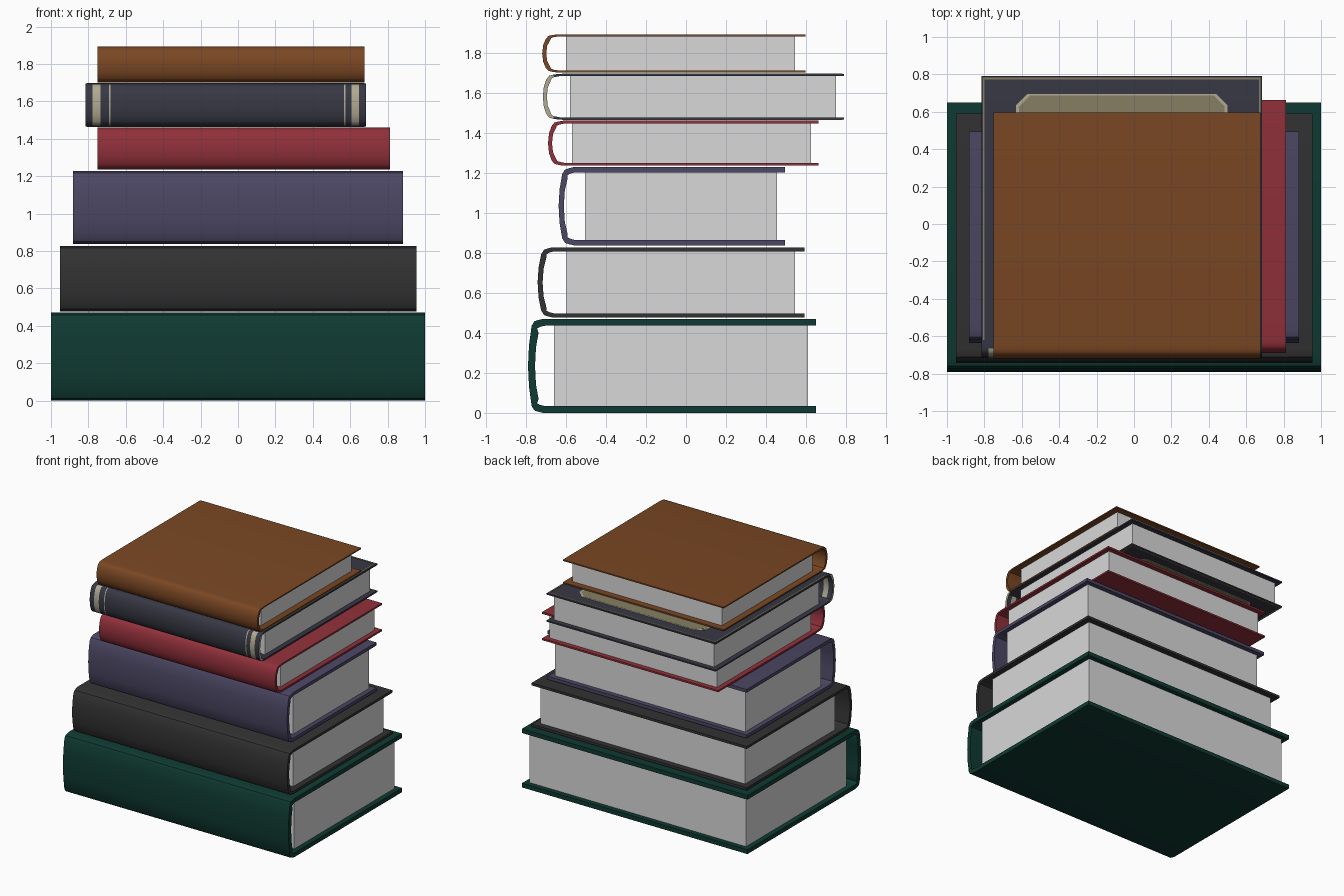
import bpy, bmesh, math

if "Cube" in bpy.data.objects:
    bpy.data.objects.remove(bpy.data.objects["Cube"])


def mat(name, r, g, b):
    m = bpy.data.materials.new(name)
    lin = [((c / 255 + 0.055) / 1.055) ** 2.4 if c > 10 else c / 255 / 12.92 for c in (r, g, b)]
    m.diffuse_color = (*lin, 1)
    m.use_nodes = True
    m.node_tree.nodes["Principled BSDF"].inputs["Base Color"].default_value = m.diffuse_color
    return m


PAGES = mat("page_grey", 216, 216, 216)
GREEN = mat("dark_green", 15, 58, 50)
BLACK = mat("charcoal", 50, 50, 50)
PURPLE = mat("dusk_purple", 76, 71, 100)
RED = mat("crimson", 145, 48, 58)
NAVY = mat("slate_navy", 55, 56, 68)
BROWN = mat("leather_brown", 122, 71, 35)
CREAM = mat("cream", 176, 169, 146)
TAN = mat("worn_tan", 134, 127, 99)


def finish(bm, name, mats):
    bmesh.ops.recalc_face_normals(bm, faces=bm.faces)
    me = bpy.data.meshes.new(name)
    bm.to_mesh(me)
    bm.free()
    ob = bpy.data.objects.new(name, me)
    bpy.context.collection.objects.link(ob)
    for m in mats:
        me.materials.append(m)
    return ob


def box(name, lo, hi, m):
    bm = bmesh.new()
    bmesh.ops.create_cube(bm, size=1)
    for v in bm.verts:
        v.co = [lo[i] + (v.co[i] + 0.5) * (hi[i] - lo[i]) for i in range(3)]
    return finish(bm, name, [m])


def cover(name, x0, x1, ys, yf, z0, z1, t, w, m, bands=()):
    """C-shaped hard cover: two boards joined by a gently bowed hollow spine."""
    h = z1 - z0
    zm = (z0 + z1) / 2
    k = min(1, h / 0.3)
    # upper half of (outer, inner) section pairs, board edge to spine middle
    half = [((yf, z1), (yf, z1 - t)),
            ((ys + 0.075, z1), (ys + 0.085, z1 - t)),
            ((ys + 0.05, z1 - 0.006 * k), (ys + 0.06, z1 - t - 0.006 * k)),
            ((ys + 0.032, z1 - 0.012 * k), (ys + 0.045, z1 - t - 0.014 * k)),
            ((ys + 0.018, z1 - 0.035 * k), (ys + 0.018 + w, z1 - t - 0.035 * k)),
            ((ys + 0.005, zm + h * 0.22), (ys + 0.005 + w, zm + h * 0.2))]
    mid = [((ys, zm), (ys + w, zm))]
    flip = lambda p: (p[0], 2 * zm - p[1])
    pairs = half + mid + [(flip(a), flip(b)) for a, b in reversed(half)]
    ring = [a for a, b in pairs] + [b for a, b in reversed(pairs)]
    n, np_ = len(ring), len(pairs)
    xs = sorted({x0, x1, *[x for b in bands for x in b]})
    bm = bmesh.new()
    rows = [[bm.verts.new((x, y, z)) for y, z in ring] for x in xs]
    for i in range(len(xs) - 1):
        xc = (xs[i] + xs[i + 1]) / 2
        banded = any(a < xc < b for a, b in bands)
        for j in range(n):
            k2 = (j + 1) % n
            f = bm.faces.new((rows[i][j], rows[i][k2], rows[i + 1][k2], rows[i + 1][j]))
            f.material_index = int(banded and f.calc_center_median().y < ys + 0.05)
    for row in (rows[0], rows[-1]):
        for j in range(np_ - 1):
            f = bm.faces.new((row[j], row[j + 1], row[n - 2 - j], row[n - 1 - j]))
            f.material_index = int(bool(bands) and f.calc_center_median().y < ys + 0.05)
    ob = finish(bm, name, [m, CREAM] if bands else [m])
    bpy.ops.object.select_all(action='DESELECT')
    bpy.context.view_layer.objects.active = ob
    ob.select_set(True)
    bpy.ops.object.shade_smooth_by_angle(angle=math.radians(40))


# name, x range, spine y, fore-edge y, z range, board and spine thickness,
# page y range, colour, spine bands
BOOKS = [
    ("green_book", -1, 1, -0.79, 0.65, 0, 0.47, 0.034, 0.035, -0.66, 0.61, GREEN, ()),
    ("black_book", -0.953, 0.955, -0.742, 0.592, 0.477, 0.828, 0.02, 0.025, -0.597, 0.545, BLACK, ()),
    ("purple_book", -0.883, 0.881, -0.637, 0.494, 0.838, 1.229, 0.026, 0.026, -0.506, 0.456, PURPLE, ()),
    ("red_book", -0.75, 0.813, -0.69, 0.663, 1.236, 1.461, 0.014, 0.02, -0.57, 0.625, RED, ()),
    ("navy_book", -0.815, 0.684, -0.716, 0.79, 1.467, 1.695, 0.011, 0.02, -0.58, 0.75, NAVY,
     ((-0.777, -0.735), (-0.689, -0.682), (0.566, 0.574), (0.608, 0.648))),
    ("brown_book", -0.752, 0.675, -0.719, 0.597, 1.702, 1.893, 0.01, 0.02, -0.6, 0.546, BROWN, ()),
]
for name, x0, x1, ys, yf, z0, z1, t, w, p0, p1, m, bands in BOOKS:
    cover(name + "_cover", x0, x1, ys, yf, z0, z1, t, w, m, bands)
    e = yf - p1
    box(name + "_pages", (x0 + e, p0, z0 + t), (x1 - e, p1, z1 - t), PAGES)


def panel(name, z, h, m, x0, x1, y0, y1, c):
    """Thin plate with clipped corners."""
    bm = bmesh.new()
    pts = [(x0 + c, y0), (x1 - c, y0), (x1, y0 + c), (x1, y1 - c),
           (x1 - c, y1), (x0 + c, y1), (x0, y1 - c), (x0, y0 + c)]
    f = bm.faces.new([bm.verts.new((x, y, z)) for x, y in pts])
    r = bmesh.ops.extrude_face_region(bm, geom=[f])
    for v in r["geom"]:
        if isinstance(v, bmesh.types.BMVert):
            v.co.z += h
    finish(bm, name, [m])


# worn gilt decoration on both boards of the navy book
for side, z, h in (("top", 1.695, 0.003), ("bottom", 1.467, -0.003)):
    X0, X1, Y0, Y1, s = -0.808, 0.677, -0.62, 0.782, 0.009
    for part, a, b, c, d in (("back", X0, X1, Y1 - s, Y1), ("left", X0, X0 + s, Y0, Y1),
                             ("right", X1 - s, X1, Y0, Y1)):
        box(f"{side}_edge_line_{part}", (a, c, min(z, z + h)), (b, d, max(z, z + h)), TAN)
    panel(f"{side}_panel_border", z, h * 0.7, CREAM, -0.63, 0.5, -0.55, 0.695, 0.06)
    panel(f"{side}_panel", z, h, TAN, -0.615, 0.485, -0.535, 0.688, 0.06)
